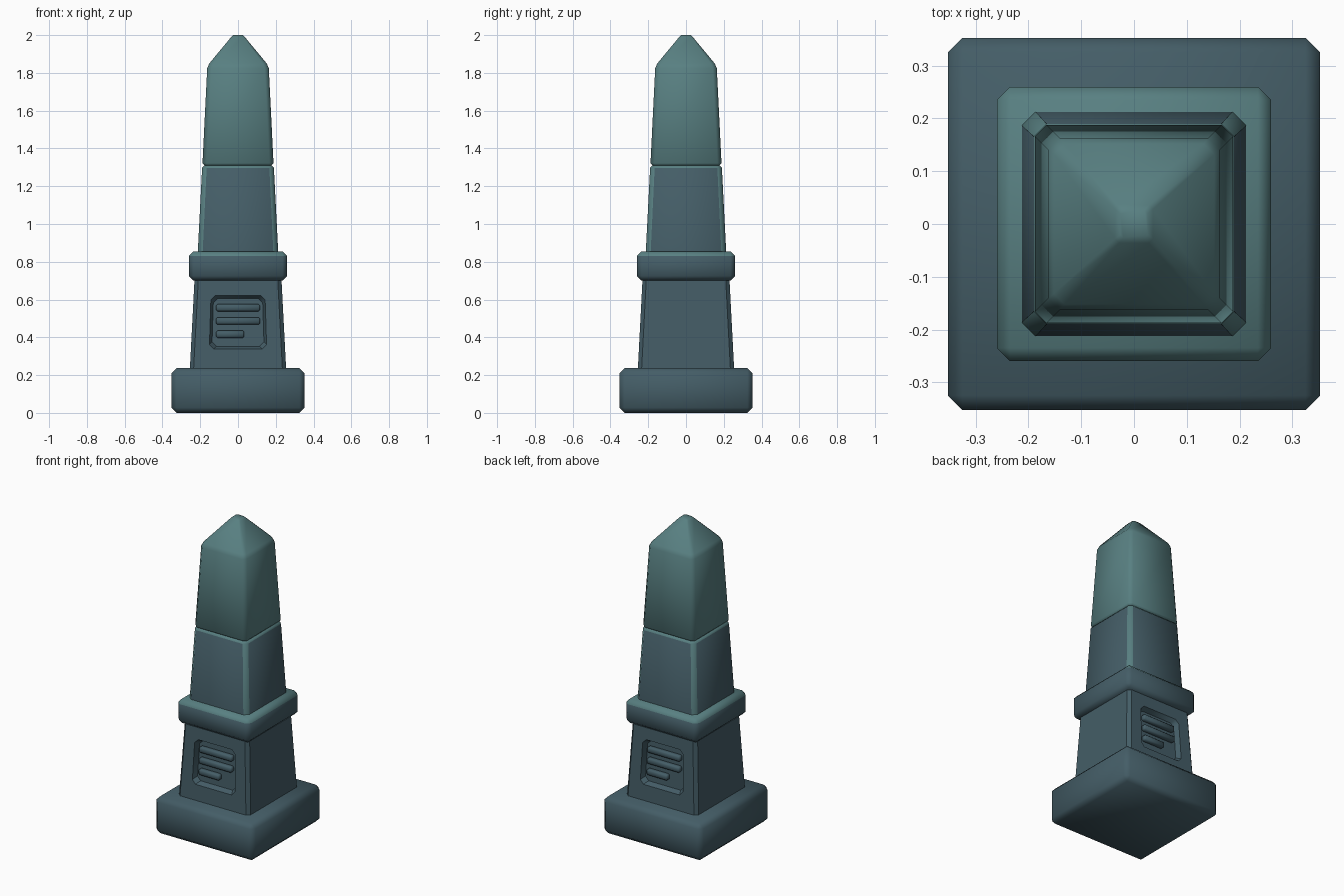
import bpy, bmesh, math
from mathutils import Matrix

if "Cube" in bpy.data.objects:
    bpy.data.objects.remove(bpy.data.objects["Cube"])


def material(name, rgb):
    m = bpy.data.materials.new(name)
    m.diffuse_color = (*rgb, 1)
    m.use_nodes = True
    m.node_tree.nodes["Principled BSDF"].inputs["Base Color"].default_value = m.diffuse_color
    return m


DARK = material("dark slate", (0.058, 0.110, 0.135))
LIGHT = material("light teal stone", (0.098, 0.215, 0.222))


def ring(bm, z, h, c):
    # square outline of half-width h with corners cut by c
    a = h - c
    pts = [(a, -h), (h, -a), (h, a), (a, h), (-a, h), (-h, a), (-h, -a), (-a, -h)]
    return [bm.verts.new((x, y, z)) for x, y in pts]


def stack(rings):
    # loft through (height, half-width, corner cut)
    bm = bmesh.new()
    rs = [ring(bm, *r) for r in rings]
    for p, q in zip(rs, rs[1:]):
        for i in range(8):
            j = (i + 1) % 8
            bm.faces.new((p[i], p[j], q[j], q[i]))
    bm.faces.new(rs[0][::-1])
    bm.faces.new(rs[-1])
    bmesh.ops.remove_doubles(bm, verts=bm.verts, dist=1e-5)
    bmesh.ops.recalc_face_normals(bm, faces=bm.faces)
    return bm


def finish(bm, name, mats, rule=None, angle=55):
    bm.normal_update()
    if rule:
        for f in bm.faces:
            f.material_index = 1 if rule(f.normal) else 0
    me = bpy.data.meshes.new(name)
    bm.to_mesh(me)
    bm.free()
    ob = bpy.data.objects.new(name, me)
    bpy.context.collection.objects.link(ob)
    for m in mats:
        me.materials.append(m)
    bpy.ops.object.select_all(action='DESELECT')
    ob.select_set(True)
    bpy.context.view_layer.objects.active = ob
    bpy.ops.object.shade_smooth_by_angle(angle=math.radians(angle))
    return ob


# base slab
finish(stack([(0, .325, 0), (.028, .353, .028), (.21, .353, .028), (.238, .325, 0)]),
       "base_slab", [DARK])

# pedestal with a recessed panel on front and back
Z0, Z1, H0, H1 = .23, .71, .255, .230


def face_y(z):
    return H0 + (H1 - H0) * (z - Z0) / (Z1 - Z0)


bm = stack([(Z0, H0, .02), (Z1, H1, .02)])
bm.normal_update()
for side in (-1, 1):
    f = max(bm.faces, key=lambda p: p.normal.y * side)

    def shape(face, wb, wt, zb, zt, depth):
        for v in face.verts:
            top = v.co.z > .47
            z = zt if top else zb
            v.co = (math.copysign(wt if top else wb, v.co.x), side * (face_y(z) - depth), z)

    bmesh.ops.inset_individual(bm, faces=[f], thickness=.05)
    shape(f, .152, .143, .338, .622, 0)
    rim = set(f.verts)
    bmesh.ops.inset_individual(bm, faces=[f], thickness=.02)
    shape(f, .138, .130, .352, .606, .032)
    floor = set(f.verts)
    corners = [e for e in bm.edges
               if len(set(e.verts) & floor) == 1 and len(set(e.verts) & rim) == 1]
    bmesh.ops.bevel(bm, geom=corners, offset=.022, segments=1, affect='EDGES')
finish(bm, "pedestal", [DARK], angle=40)

# raised bars inside each panel
for side, label in ((-1, "front"), (1, "back")):
    for i, (z, x0, x1) in enumerate([(.557, -.117, .117), (.487, -.117, .117), (.416, -.117, .033)]):
        bm = bmesh.new()
        bmesh.ops.create_cube(bm, size=1, matrix=Matrix.Diagonal((x1 - x0, .035, .038, 1)))
        bmesh.ops.bevel(bm, geom=bm.edges[:], offset=.008, segments=1, affect='EDGES')
        bm.transform(Matrix.Translation(((x0 + x1) / 2, -face_y(z) + .022, z)))
        if side > 0:
            bm.transform(Matrix.Rotation(math.pi, 4, 'Z'))
        finish(bm, f"{label}_panel_bar_{i + 1}", [DARK])

# collar, worn lighter on its upward faces
finish(stack([(.70, .235, 0), (.725, .26, .025), (.83, .26, .025), (.855, .235, 0)]),
       "collar", [DARK, LIGHT], lambda n: n.z > .3)

# lower shaft with lighter corner edges
finish(stack([(.85, .213, .026), (1.297, .19, .024), (1.31, .178, .014)]),
       "lower_shaft", [DARK, LIGHT],
       lambda n: n.z > .3 or (abs(n.x) > .3 and abs(n.y) > .3))

# upper shaft with pyramid tip
finish(stack([(1.308, .176, .012), (1.322, .188, .022), (1.825, .163, .022),
              (1.85, .152, .02), (1.99, .036, .008), (2.0, .026, .006)]),
       "upper_shaft", [LIGHT])
